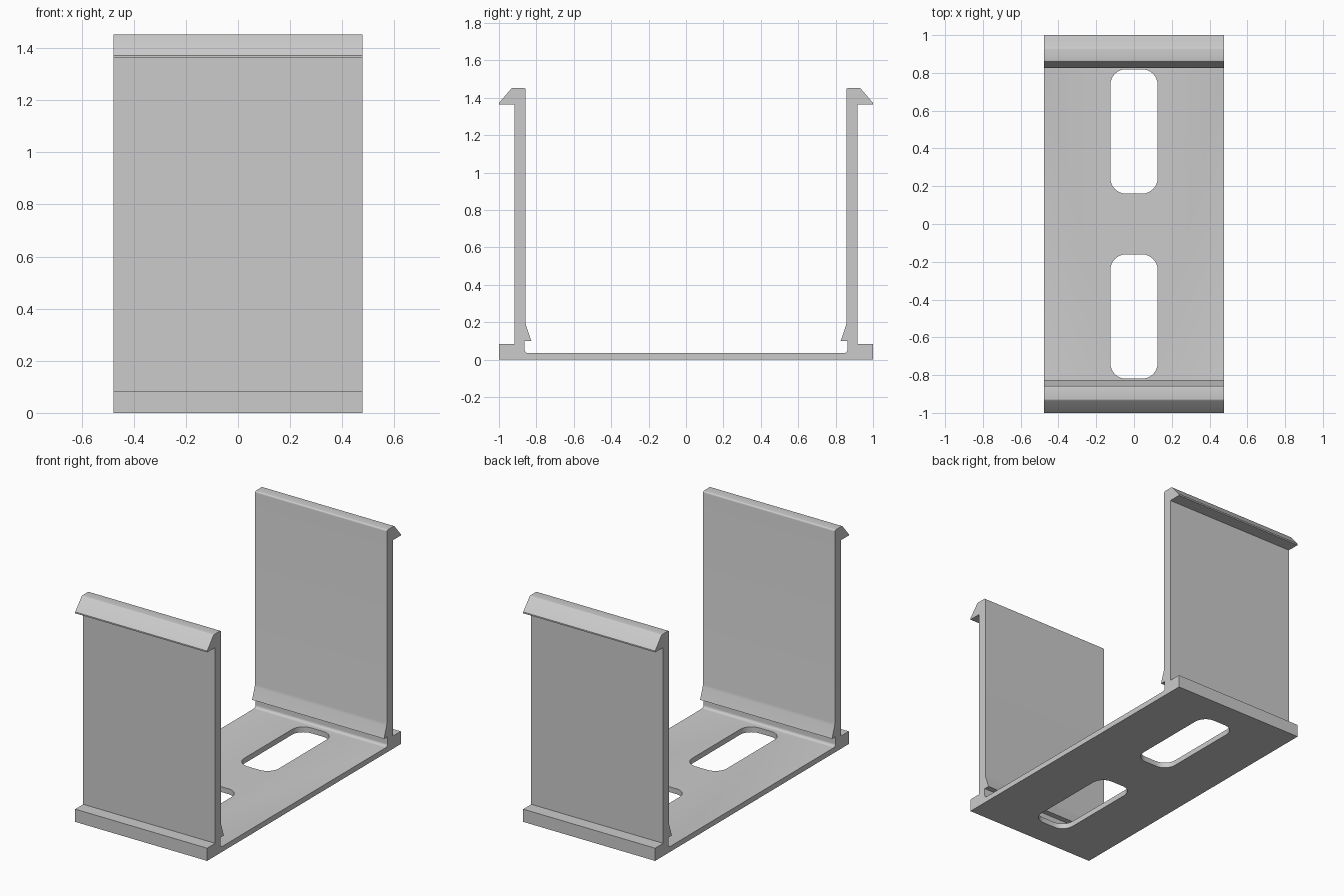
import bpy, bmesh, math

HALF_WIDTH = 0.477

old = bpy.data.objects.get("Cube")
if old:
    bpy.data.objects.remove(old, do_unlink=True)

grey = bpy.data.materials.new("light grey")
grey.use_nodes = True
color = (0.6, 0.6, 0.6, 1)
grey.diffuse_color = color
grey.node_tree.nodes["Principled BSDF"].inputs["Base Color"].default_value = color


def arc(cx, cy, r, start, end, steps=6):
    """Points along a circular arc, angles in degrees."""
    angles = [math.radians(start + (end - start) * i / steps) for i in range(steps + 1)]
    return [(cx + r * math.cos(a), cy + r * math.sin(a)) for a in angles]


def prism(name, points, offset):
    """Closed outline extruded along the given offset."""
    bm = bmesh.new()
    face = bm.faces.new([bm.verts.new(p) for p in points])
    ext = bmesh.ops.extrude_face_region(bm, geom=[face])
    moved = [v for v in ext["geom"] if isinstance(v, bmesh.types.BMVert)]
    bmesh.ops.translate(bm, verts=moved, vec=offset)
    bmesh.ops.recalc_face_normals(bm, faces=bm.faces)
    mesh = bpy.data.meshes.new(name)
    bm.to_mesh(mesh)
    bm.free()
    mesh.materials.append(grey)
    obj = bpy.data.objects.new(name, mesh)
    bpy.context.collection.objects.link(obj)
    return obj


# Half profile: foot, upright wall, outward top hook, inner snap ridge, floor fillet
half = [(1, 0), (1, 0.083), (0.917, 0.083), (0.917, 1.363), (1, 1.363), (1, 1.372)]
half += arc(0.925, 1.438, 0.014, 45, 90, 3)
half += arc(0.867, 1.442, 0.01, 90, 180, 4)
half += [(0.857, 0.19), (0.853, 0.175), (0.827, 0.1), (0.863, 0.1)]
half += arc(0.845, 0.053, 0.018, 0, -90)
profile = half + [(-y, z) for y, z in reversed(half)]
bracket = prism("channel_bracket", [(-HALF_WIDTH, y, z) for y, z in profile],
                (2 * HALF_WIDTH, 0, 0))

# Two rounded slots through the floor
for side, label in ((1, "back"), (-1, "front")):
    outline = []
    for sx, sy, start in ((1, 1, 0), (-1, 1, 90), (-1, -1, 180), (1, -1, 270)):
        outline += arc(sx * 0.043, side * 0.49 + sy * 0.247, 0.082, start, start + 90, 8)
    cutter = prism(label + "_slot_cutter", [(x, y, -0.1) for x, y in outline], (0, 0, 0.17))
    cutter.hide_render = True
    bpy.context.view_layer.objects.active = bracket
    cut = bracket.modifiers.new(label + "_slot", "BOOLEAN")
    cut.operation = "DIFFERENCE"
    cut.solver = "EXACT"
    cut.object = cutter
    bpy.ops.object.modifier_apply(modifier=cut.name)
    bpy.data.objects.remove(cutter, do_unlink=True)

# Smooth the small rounds, keep the edges crisp
bpy.ops.object.select_all(action="DESELECT")
bracket.select_set(True)
bpy.context.view_layer.objects.active = bracket
bpy.ops.object.shade_smooth_by_angle(angle=math.radians(30))
